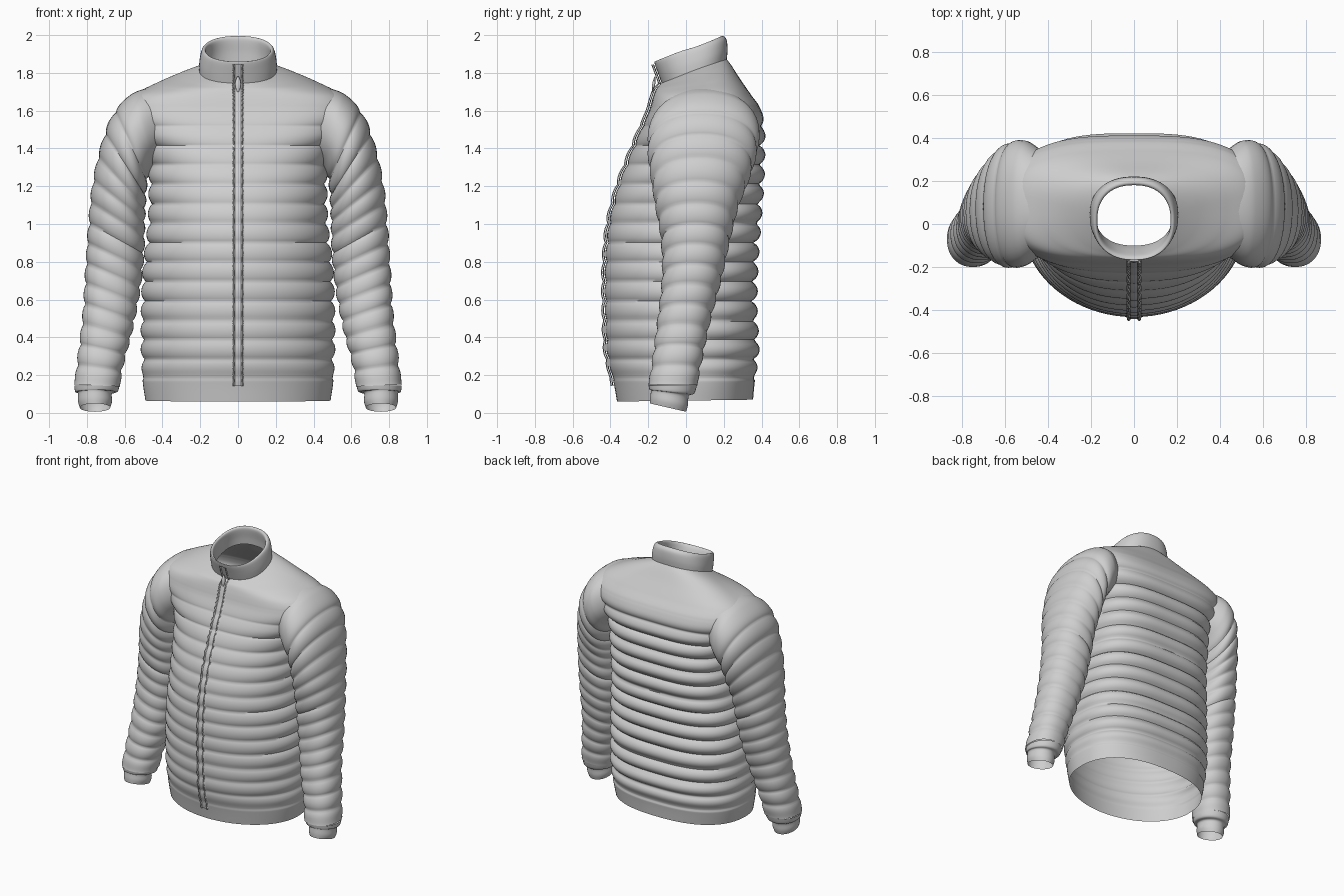
import bpy, bmesh, math
from mathutils import Vector

if "Cube" in bpy.data.objects:
    bpy.data.objects.remove(bpy.data.objects["Cube"])

fabric = bpy.data.materials.new("light grey fabric")
fabric.diffuse_color = (0.62, 0.62, 0.62, 1)
fabric.use_nodes = True
fabric.node_tree.nodes["Principled BSDF"].inputs["Base Color"].default_value = fabric.diffuse_color


def sample(rows, t):
    """Catmull-Rom interpolation through station rows, t from 0 to 1."""
    n = len(rows) - 1
    i = min(int(t * n), n - 1)
    f = t * n - i
    a, b, c, d = (rows[min(max(i + k, 0), n)] for k in (-1, 0, 1, 2))
    return [q + 0.5 * f * (r - p + f * (2 * p - 5 * q + 4 * r - s + f * (3 * (q - r) + s - p)))
            for p, q, r, s in zip(a, b, c, d)]


def loft(name, point, rings, segs, closed=True, angle=60):
    """Skin a grid of points; point(t, u) with t along and u around."""
    bm = bmesh.new()
    cols = segs if closed else segs + 1
    grid = [[bm.verts.new(point(r / (rings - 1), k / segs)) for k in range(cols)]
            for r in range(rings)]
    for lo, hi in zip(grid, grid[1:]):
        for k in range(segs):
            j = (k + 1) % cols
            bm.faces.new((lo[k], lo[j], hi[j], hi[k]))
    mesh = bpy.data.meshes.new(name)
    bm.to_mesh(mesh)
    bm.free()
    mesh.materials.append(fabric)
    ob = bpy.data.objects.new(name, mesh)
    bpy.context.collection.objects.link(ob)
    bpy.ops.object.select_all(action='DESELECT')
    ob.select_set(True)
    bpy.context.view_layer.objects.active = ob
    bpy.ops.object.shade_smooth_by_angle(angle=math.radians(angle))
    return ob


def power(v, e):
    return math.copysign(abs(v) ** (2 / e), v)


def groove(z, start, pitch):
    """0 on a puffed tube, 1 in the stitched seam."""
    return 1 - abs(math.sin(math.pi * (z - start) / pitch)) ** 0.65


def fade(z, lo, hi, soft):
    return max(0, min(1, (z - lo) / soft, (hi - z) / soft))


# Torso stations: front z, back z, half width, front y, back y, widest y, front power, back power
TORSO = [
    (0.06, 0.07, 0.49, -0.365, 0.355, 0.00, 2.0, 2.4),
    (0.17, 0.17, 0.505, -0.385, 0.365, 0.00, 2.0, 2.5),
    (0.32, 0.32, 0.515, -0.42, 0.39, 0.00, 2.0, 2.6),
    (0.55, 0.55, 0.515, -0.43, 0.38, 0.00, 2.0, 2.7),
    (0.78, 0.78, 0.505, -0.43, 0.385, 0.00, 2.0, 2.8),
    (1.00, 1.00, 0.48, -0.41, 0.40, 0.02, 2.1, 2.9),
    (1.20, 1.20, 0.475, -0.36, 0.415, 0.04, 2.2, 3.0),
    (1.36, 1.36, 0.48, -0.30, 0.42, 0.06, 2.4, 3.0),
    (1.48, 1.48, 0.53, -0.25, 0.42, 0.08, 2.7, 3.0),
    (1.59, 1.60, 0.585, -0.20, 0.40, 0.09, 3.0, 3.0),
    (1.67, 1.69, 0.55, -0.175, 0.34, 0.09, 3.0, 3.0),
    (1.71, 1.77, 0.43, -0.16, 0.285, 0.08, 2.7, 2.7),
    (1.73, 1.84, 0.30, -0.145, 0.24, 0.06, 2.4, 2.4),
    (1.75, 1.88, 0.20, -0.125, 0.21, 0.04, 2.1, 2.1),
]


def torso_point(t, u):
    zf, zb, w, yf, yb, yc, ef, eb = sample(TORSO, t)
    c, s = math.cos(u * math.tau), math.sin(u * math.tau)
    e = ef if s < 0 else eb
    x = w * power(c, e)
    y = yc + (yc - yf if s < 0 else yb - yc) * power(s, e)
    z = zf + (zb - zf) * (y - yf) / (yb - yf)
    depth = (0.024 + 0.012 * s) * groove(z, 0.18, 0.103) * fade(z, 0.17, 1.64, 0.05)
    if z > 1.45:
        depth *= max(0.15, (1.64 - z) / 0.19)
    return Vector((x - depth * c, y - depth * s, z))


loft("quilted_torso", torso_point, 230, 80)

# Sleeve stations: inner x, inner z, outer x, outer z, front y, back y
SLEEVE = [
    (0.38, 1.36, 0.43, 1.73, -0.12, 0.32),
    (0.44, 1.31, 0.56, 1.69, -0.19, 0.385),
    (0.475, 1.23, 0.665, 1.58, -0.205, 0.38),
    (0.485, 1.12, 0.73, 1.41, -0.19, 0.34),
    (0.49, 1.00, 0.775, 1.20, -0.165, 0.28),
    (0.495, 0.84, 0.795, 0.99, -0.135, 0.235),
    (0.515, 0.65, 0.81, 0.77, -0.13, 0.19),
    (0.555, 0.44, 0.825, 0.52, -0.155, 0.13),
    (0.60, 0.27, 0.85, 0.31, -0.18, 0.09),
    (0.625, 0.14, 0.868, 0.15, -0.20, 0.06),
]


def sleeve_point(t, u, side):
    xi, zi, xo, zo, yf, yb = sample(SLEEVE, t)
    c, s = math.cos(u * math.tau), math.sin(u * math.tau)
    a = 0.5 + 0.5 * power(c, 2.2)
    z = zi + (zo - zi) * a
    zm = (zi + zo) / 2
    depth = 0.014 * groove(zm, 0.14, 0.098) * fade(zm, 0.14, 1.5, 0.08)
    x = xi + (xo - xi) * a - depth * c
    y = (yf + yb) / 2 + (yb - yf) / 2 * power(s, 2.2) - depth * s
    return Vector((side * x, y, z))


# Cuff stations: centre x, centre y, x radius, y radius, z, backward droop
CUFF = [
    (0.747, -0.07, 0.120, 0.128, 0.145, 0.00),
    (0.750, -0.075, 0.112, 0.118, 0.112, 0.01),
    (0.757, -0.085, 0.090, 0.100, 0.105, 0.015),
    (0.757, -0.09, 0.090, 0.100, 0.06, 0.02),
    (0.757, -0.095, 0.080, 0.095, 0.028, 0.022),
]


def cuff_point(t, u, side):
    cx, cy, rx, ry, z, droop = sample(CUFF, t)
    c, s = math.cos(u * math.tau), math.sin(u * math.tau)
    return Vector((side * (cx + rx * c), cy + ry * s, z - droop * s))


for side, label in ((-1, "right"), (1, "left")):
    loft(label + "_sleeve", lambda t, u: sleeve_point(t, u, side), 150, 44)
    loft(label + "_cuff", lambda t, u: cuff_point(t, u, side), 17, 44)

# Collar stations, up the outside, over the rim, down the inside:
# half width, front y, back y, front z, back z
COLLAR = [
    (0.205, -0.125, 0.215, 1.735, 1.865),
    (0.205, -0.145, 0.22, 1.79, 1.92),
    (0.195, -0.165, 0.215, 1.845, 1.975),
    (0.182, -0.165, 0.195, 1.86, 1.995),
    (0.170, -0.145, 0.18, 1.845, 1.98),
    (0.175, -0.115, 0.19, 1.78, 1.91),
    (0.180, -0.100, 0.195, 1.73, 1.86),
]


def collar_point(t, u):
    w, yf, yb, zf, zb = sample(COLLAR, t)
    c, s = math.cos(u * math.tau), math.sin(u * math.tau)
    return Vector((w * power(c, 2.3), (yf + yb) / 2 + (yb - yf) / 2 * power(s, 2.3),
                   zf + (zb - zf) * (0.5 + 0.5 * s)))


loft("stand_collar", collar_point, 31, 64)


# Zip: front centre line of torso, then of collar
def front_line(t):
    if t < 0.93:
        return torso_point(0.06 + 0.925 * t / 0.93, 0.75)
    return collar_point(0.33 * (t - 0.93) / 0.07, 0.75)


def tape_point(t, u):
    p = front_line(t)
    return p + Vector(((u - 0.5) * 0.07, -0.004 - 0.006 * math.sin(u * math.pi), 0))


def teeth_point(t, u, side):
    p = front_line(t)
    tooth = 0.004 * math.sin(t * 260) 
    return p + Vector((side * (0.017 + (0.012 + tooth) * u), -0.013 - 0.006 * math.sin(u * math.pi), 0))


loft("zip_tape", tape_point, 200, 4, closed=False)
for side, label in ((-1, "right"), (1, "left")):
    loft(label + "_zip_teeth", lambda t, u: teeth_point(t, u, side), 300, 2, closed=False)


# Zip pull hanging just below the collar
def pull_point(t, u):
    r = 0.016 * math.sin(math.pi * (0.08 + 0.84 * t))
    a = u * math.tau
    return Vector((r * math.cos(a), -0.165 - 0.012 * (1 - t) + 0.5 * r * math.sin(a), 1.70 + 0.08 * t))


loft("zip_pull", pull_point, 9, 12)
